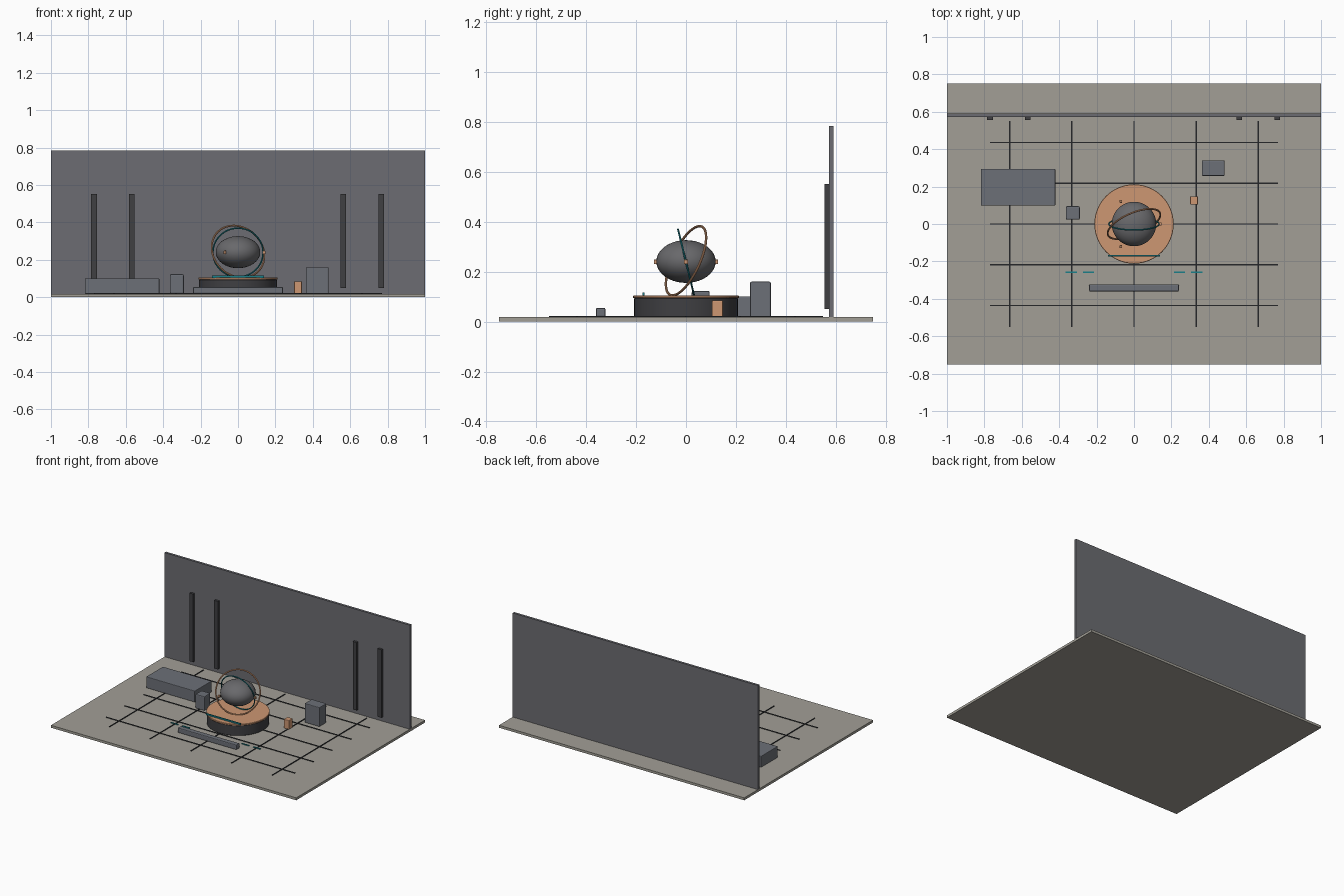
import bpy
import math
from mathutils import Vector

if "Cube" in bpy.data.objects:
    bpy.data.objects.remove(bpy.data.objects["Cube"])


def material(name, rgb):
    m = bpy.data.materials.new(name)
    m.diffuse_color = (*rgb, 1)
    m.use_nodes = True
    m.node_tree.nodes["Principled BSDF"].inputs["Base Color"].default_value = m.diffuse_color
    return m


STONE = material("warm_stone", (0.36, 0.345, 0.305))
WALL = material("wall_grey", (0.15, 0.152, 0.168))
SLATE = material("slate_grey", (0.15, 0.16, 0.185))
CORE = material("core_grey", (0.14, 0.14, 0.148))
DARK = material("dark_metal", (0.05, 0.05, 0.055))
LINE = material("line_black", (0.018, 0.019, 0.022))
COPPER = material("copper", (0.61, 0.31, 0.17))
TEAL = material("teal", (0.01, 0.21, 0.25))


def finish(name, mat, smooth=False):
    ob = bpy.context.object
    ob.name = name
    ob.data.materials.append(mat)
    if smooth:
        bpy.ops.object.shade_smooth_by_angle(angle=math.radians(35))
    return ob


def box(name, mat, x, y, z, bevel=0):
    """Box given as (min, max) on each axis."""
    spans = (x, y, z)
    bpy.ops.mesh.primitive_cube_add(size=1, location=[(a + b) / 2 for a, b in spans])
    ob = bpy.context.object
    ob.scale = [b - a for a, b in spans]
    bpy.ops.object.transform_apply(location=False, rotation=False, scale=True)
    finish(name, mat)
    if bevel:
        mod = ob.modifiers.new("soft_edges", 'BEVEL')
        mod.width = bevel
        mod.segments = 2
    return ob


def cylinder(name, mat, r, z0, z1, bevel):
    bpy.ops.mesh.primitive_cylinder_add(vertices=64, radius=r, depth=z1 - z0,
                                        location=(0, 0, (z0 + z1) / 2))
    ob = finish(name, mat, True)
    mod = ob.modifiers.new("rim", 'BEVEL')
    mod.width = bevel
    mod.limit_method = 'ANGLE'


def ring(name, mat, radius, tube, normal, z):
    rot = Vector(normal).to_track_quat('Z', 'Y').to_euler()
    bpy.ops.mesh.primitive_torus_add(major_radius=radius, minor_radius=tube, major_segments=72,
                                     minor_segments=10, location=(0, 0, z), rotation=rot)
    finish(name, mat, True)


# Floor slab and back wall
box("floor", STONE, (-1, 1), (-0.75, 0.75), (0, 0.018))
box("back_wall", WALL, (-1, 1), (0.573, 0.591), (0.018, 0.785))

# Upright strips on the wall
for i, x in enumerate((-0.77, -0.569, 0.563, 0.765)):
    box(f"wall_strip_{i}", DARK, (x - 0.015, x + 0.015), (0.556, 0.574), (0.05, 0.551))

# Floor grid
W = 0.0035
for i in range(-2, 3):
    y, x = i * 0.218, i * 0.3325
    box(f"grid_row_{i + 2}", LINE, (-0.77, 0.77), (y - W, y + W), (0.017, 0.022))
    box(f"grid_column_{i + 2}", LINE, (x - W, x + W), (-0.55, 0.55), (0.017, 0.0222))

# Blocks around the platform
box("long_bench", SLATE, (-0.818, -0.421), (0.098, 0.294), (0.018, 0.101), 0.004)
box("small_block", SLATE, (-0.364, -0.29), (0.023, 0.095), (0.018, 0.123), 0.006)
box("tall_block", SLATE, (0.363, 0.484), (0.257, 0.34), (0.018, 0.16), 0.005)
box("copper_block", COPPER, (0.3, 0.342), (0.104, 0.148), (0.018, 0.085), 0.004)
box("front_bar", SLATE, (-0.24, 0.24), (-0.361, -0.323), (0.018, 0.055), 0.006)

# Round platform with copper top
cylinder("platform_base", DARK, 0.208, 0.018, 0.094, 0.002)
cylinder("platform_top", COPPER, 0.212, 0.094, 0.105, 0.002)

# Flattened core with three copper nubs
bpy.ops.mesh.primitive_uv_sphere_add(segments=40, ring_count=20, radius=0.119,
                                     location=(0, 0, 0.241))
finish("core", CORE, True).scale = (1, 1, 0.72)
for i in range(3):
    a = i * math.tau / 3
    cx, cy = 0.14 * math.cos(a), 0.14 * math.sin(a)
    box(f"core_nub_{i}", COPPER, (cx - 0.007, cx + 0.007), (cy - 0.008, cy + 0.008),
        (0.231, 0.249), 0.003)

# Orbit rings
ring("copper_ring", COPPER, 0.151, 0.005, (-0.36, 0.84, -0.39), 0.244)
ring("teal_ring", TEAL, 0.134, 0.004, (0, 0.97, 0.236), 0.239)

# Teal light bar and floor dashes
box("light_bar", TEAL, (-0.14, 0.14), (-0.175, -0.167), (0.104, 0.116))
for side in (-1, 1):
    for i, c in enumerate((0.243, 0.335)):
        box(f"floor_dash_{i}_{'left' if side < 0 else 'right'}", TEAL,
            (side * c - 0.03, side * c + 0.03), (-0.263, -0.255), (0.017, 0.0235))
